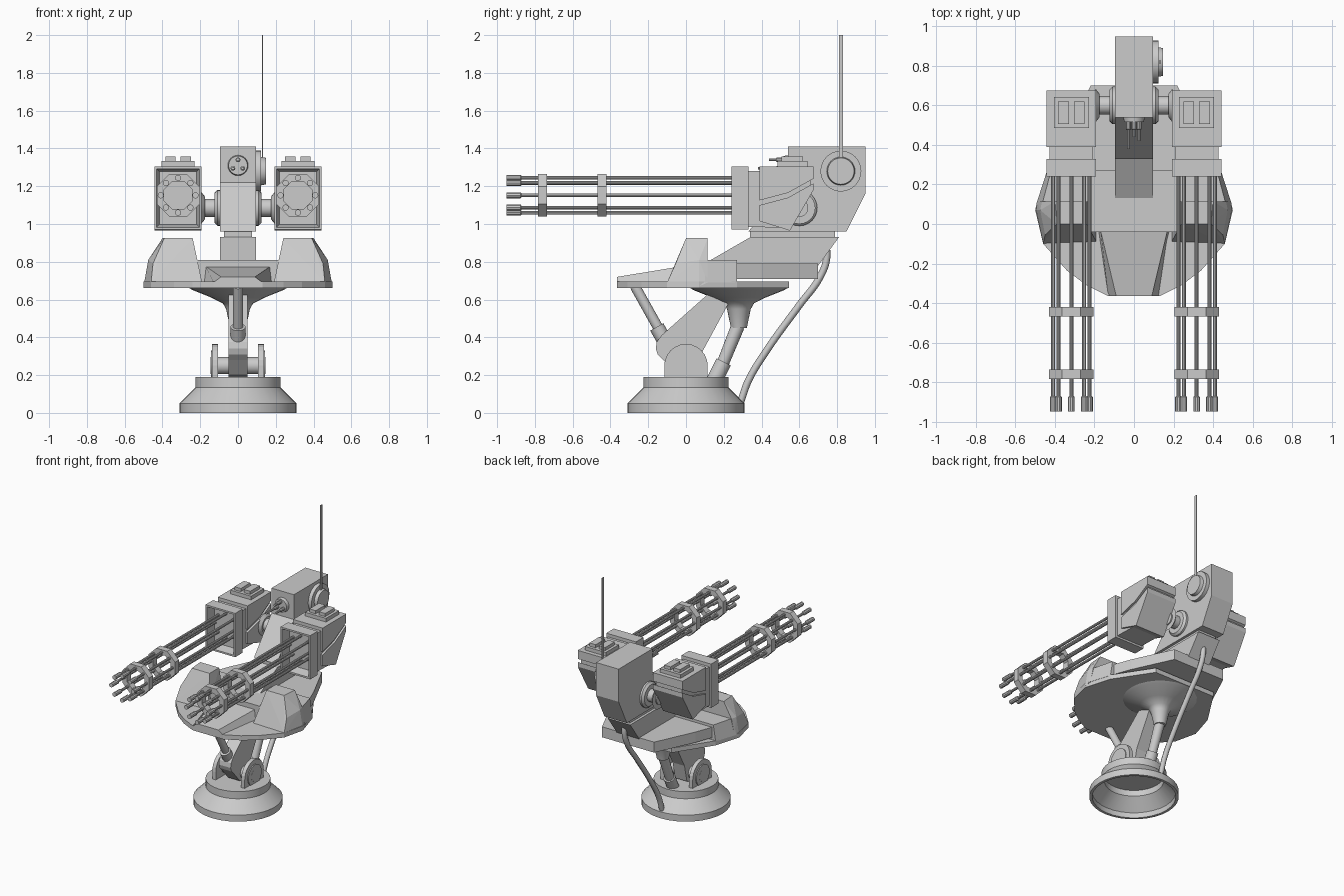
import bpy, bmesh
from math import pi, sin, cos, radians
from mathutils import Vector, Matrix

if "Cube" in bpy.data.objects:
    bpy.data.objects.remove(bpy.data.objects["Cube"])


def finish(name, bm, smooth=False):
    bmesh.ops.recalc_face_normals(bm, faces=bm.faces)
    me = bpy.data.meshes.new(name)
    bm.to_mesh(me)
    bm.free()
    if smooth:
        me.shade_smooth()
        me.set_sharp_from_angle(angle=radians(35))
    ob = bpy.data.objects.new(name, me)
    bpy.context.collection.objects.link(ob)
    return ob


def loft(name, lower, upper):
    """Closed solid between two outlines with equal point counts."""
    bm = bmesh.new()
    a = [bm.verts.new(p) for p in lower]
    b = [bm.verts.new(p) for p in upper]
    bm.faces.new(a)
    bm.faces.new(b)
    for i in range(len(a)):
        j = (i + 1) % len(a)
        bm.faces.new((a[i], a[j], b[j], b[i]))
    return finish(name, bm)


def side_prism(name, yz, x0, x1):
    return loft(name, [(x0, y, z) for y, z in yz], [(x1, y, z) for y, z in yz])


def plan_prism(name, half, z0, z1):
    pts = half + [(-x, y) for x, y in reversed(half)]
    return loft(name, [(x, y, z0) for x, y in pts], [(x, y, z1) for x, y in pts])


def box(name, x0, x1, y0, y1, z0, z1):
    return side_prism(name, [(y0, z0), (y1, z0), (y1, z1), (y0, z1)], x0, x1)


def lathe(name, profile, origin=(0, 0, 0), axis=(0, 0, 1), n=24, phase=0, caps=True, ring=False, smooth=True):
    """Revolve (radius, height) points around an axis."""
    q = Vector((0, 0, 1)).rotation_difference(Vector(axis).normalized())
    bm = bmesh.new()
    rows = []
    for r, h in profile:
        rows.append([bm.verts.new(Vector(origin) + q @ Vector(
            (r * cos(phase + 2 * pi * k / n), r * sin(phase + 2 * pi * k / n), h))) for k in range(n)])
    pairs = list(zip(rows, rows[1:])) + ([(rows[-1], rows[0])] if ring else [])
    for a, b in pairs:
        for k in range(n):
            m = (k + 1) % n
            bm.faces.new((a[k], a[m], b[m], b[k]))
    if caps and not ring:
        bm.faces.new(rows[0])
        bm.faces.new(rows[-1])
    return finish(name, bm, smooth)


def rod(name, a, b, r0, r1=None, n=16):
    d = Vector(b) - Vector(a)
    return lathe(name, [(r0, 0), (r1 or r0, d.length)], a, d, n)


# Base: hollow stepped shell
lathe("base", [(.29, 0), (.31, 0), (.31, .05), (.225, .135), (.225, .19), (.01, .19), (.01, .17),
               (.205, .17), (.205, .125), (.29, .04)], n=32, ring=True)

# Pivot brackets and axle
for s in (-1, 1):
    arc = [(.115 * cos(t * pi / 12), .25 + .115 * sin(t * pi / 12)) for t in range(13)]
    side_prism("pivot_bracket", [(.115, .18)] + arc + [(-.115, .18)], s * .107, s * .137)
    lathe("pivot_rim", [(.08, 0), (.08, .008)], (s * .136, 0, .25), (s, 0, 0))
rod("pivot_axle", (-.145, 0, .25), (.145, 0, .25), .045)

# Swing arm
side_prism("swing_arm", [(-.16, .34), (-.155, .375), (-.13, .41), (.14, .65), (.25, .65), (.22, .57), (.09, .33),
                         (.06, .2), (.02, .185), (-.05, .2), (-.12, .28), (-.15, .31)], -.05, .05)

# Front piston
rod("front_piston_rod", (0, -.27, .67), (0, -.13, .42), .027)
rod("front_piston_collar", (0, -.155, .455), (0, -.115, .385), .04)

# Rear flare and strut
lathe("platform_flare", [(.26, .662), (.24, .65), (.14, .61), (.08, .58), (.063, .55), (.042, .45)], (0, .28, 0))
rod("rear_strut", (0, .275, .46), (0, .19, .25), .036, .032)
rod("rear_strut_rod", (0, .2, .27), (0, .15, .17), .042)

# Platform plate and decks
plan_prism("platform_plate", [(.13, -.365), (.24, -.31), (.34, -.235), (.46, -.1), (.5, .07), (.44, .27), (.26, .545)],
           .66, .695)
plan_prism("middle_deck", [(.23, -.04), (.46, .07), (.41, .27)], .69, .81)
plan_prism("rear_deck", [(.42, .24), (.36, .40), (.22, .70)], .71, .79)

# Nose hood
loft("nose_hood", [(-.18, -.03, .69), (.18, -.03, .69), (.13, -.365, .69), (-.13, -.365, .69)],
     [(-.17, -.03, .775), (.17, -.03, .775), (.09, -.365, .72), (-.09, -.365, .72)])

# Side shields
for s in (-1, 1):
    bm = bmesh.new()
    for x, y, z in [(.19, -.09, .69), (.46, -.1, .69), (.5, .07, .67), (.49, .115, .69), (.2, .115, .69),
                    (.475, .07, .81), (.45, -.055, .79), (.465, .115, .81),
                    (.24, 0, .925), (.39, 0, .925), (.4, .115, .925), (.24, .115, .925)]:
        bm.verts.new((s * x, y, z))
    bmesh.ops.convex_hull(bm, input=bm.verts)
    bmesh.ops.dissolve_limit(bm, angle_limit=.02, verts=bm.verts, edges=bm.edges)
    finish("side_shield", bm)
    loft("shield_tail", [(s * x, y, .69) for x, y in [(.38, .1), (.495, .1), (.44, .27), (.36, .27)]],
         [(s * x, y, .81) for x, y in [(.38, .1), (.465, .1), (.42, .27), (.36, .27)]])

# Pedestal and main column
side_prism("pedestal", [(.08, .78), (.34, .93), (.81, .93), (.70, .78)], -.095, .095)
box("column_neck", -.075, .075, .34, .79, .925, .965)
side_prism("main_column", [(.54, 1.41), (.95, 1.41), (.95, 1.16), (.85, .96), (.33, .96), (.54, 1.22)], -.095, .095)

# Front sensor with three prongs
lathe("sensor_disc", [(.055, 0), (.05, .03)], (0, .545, 1.31), (0, -1, 0))
for x, z, y in [(0, 1.34, .44), (-.027, 1.295, .38), (.025, 1.295, .42)]:
    lathe("sensor_prong", [(.013, 0), (.013, .04), (.008, .045), (.008, .52 - y)], (x, .52, z), (0, -1, 0), 10)

# Side drum and antenna
lathe("side_drum", [(.108, 0), (.108, .03), (.075, .03), (.07, .055)], (.093, .82, 1.28), (1, 0, 0), 32)
box("antenna", .128, .133, .81, .83, 1.33, 2.0)

# Drooping cable
curve = bpy.data.curves.new("cable", "CURVE")
curve.dimensions = "3D"
curve.bevel_depth = .019
curve.bevel_resolution = 2
curve.resolution_u = 6
curve.use_fill_caps = True
path = [(.74, .90), (.745, .82), (.71, .72), (.60, .57), (.42, .32), (.33, .17), (.29, .06)]
sp = curve.splines.new("BEZIER")
sp.bezier_points.add(len(path) - 1)
for p, (y, z) in zip(sp.bezier_points, path):
    p.co = (0, y, z)
    p.handle_left_type = p.handle_right_type = "AUTO"
bpy.context.collection.objects.link(bpy.data.objects.new("cable", curve))

# Twin guns
for s in (-1, 1):
    gx, gz = s * .317, 1.152
    # Trunnion
    lathe("trunnion", [(.095, 0), (.095, .015), (.08, .03), (.047, .03), (.047, .11)], (s * .094, .6, 1.085), (s, 0, 0))
    lathe("trunnion_collar", [(.06, 0), (.085, .02)], (s * .175, .6, 1.085), (s, 0, 0))
    # Housing in two halves split by a stepped groove
    a, b = s * .192, s * .443
    side_prism("gun_upper_housing", [(.39, 1.305), (.675, 1.305), (.675, 1.24), (.54, 1.165), (.39, 1.125)], a, b)
    side_prism("gun_lower_housing", [(.39, 1.1), (.54, 1.14), (.675, 1.215), (.675, 1.18), (.55, .965), (.39, 1.015)], a, b)
    side_prism("gun_core", [(.32, 1.28), (.66, 1.28), (.66, 1.17), (.54, .98), (.32, .985)], s * .207, s * .428)
    # Shroud with open front
    shroud = box("barrel_shroud", a, b, .24, .33, .97, 1.305)
    bm = bmesh.new()
    bm.from_mesh(shroud.data)
    bm.normal_update()
    front = [f for f in bm.faces if f.normal.y < -.9]
    bmesh.ops.inset_region(bm, faces=front, thickness=.018)
    bmesh.ops.inset_region(bm, faces=front, thickness=.02, depth=-.07)
    bm.to_mesh(shroud.data)
    bm.free()
    # Top vent frame and two louvres
    box("vent_frame", gx - .088, gx + .088, .485, .642, 1.30, 1.333)
    for v in (-1, 1):
        cx = gx + v * .04
        box("vent_louvre", cx - .027, cx + .027, .505, .62, 1.33, 1.357)
    # Eight barrels with muzzles
    for k in range(8):
        x, z = gx + .092 * cos(k * pi / 4), gz + .092 * sin(k * pi / 4)
        lathe("barrel", [(.01, -.31), (.01, .87), (.0165, .875), (.0165, .95)], (x, 0, z), (0, -1, 0), 10)
    # Octagonal clamp rings
    for y in (-.445, -.76):
        lathe("barrel_clamp", [(.122, -.024), (.122, .024), (.08, .024), (.08, -.024)], (gx, y, gz), (0, -1, 0),
              8, pi / 8, ring=True, smooth=False)
